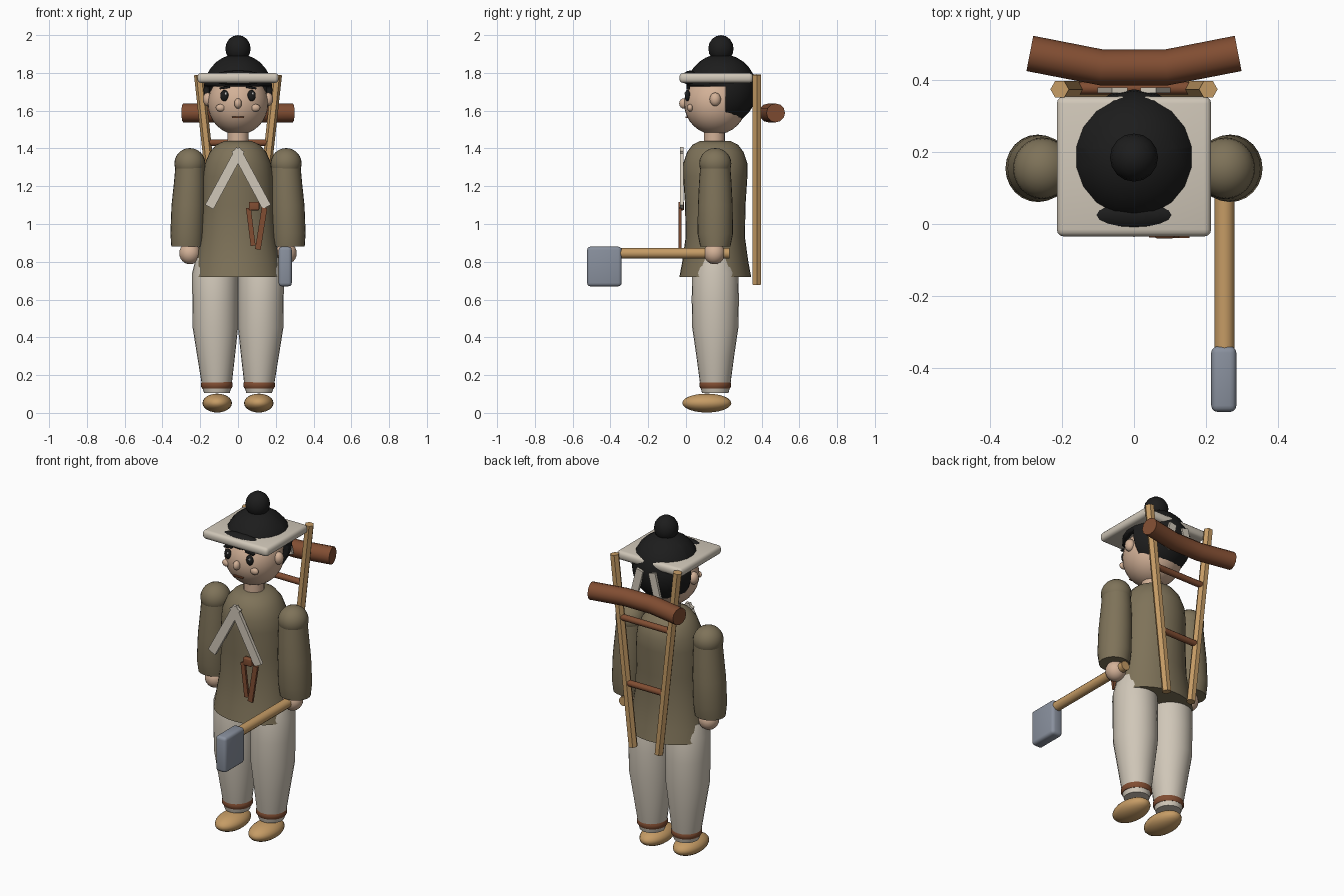
import bpy, bmesh, math
from mathutils import Vector, Matrix

if "Cube" in bpy.data.objects:
    bpy.data.objects.remove(bpy.data.objects["Cube"])


def material(name, r, g, b):
    m = bpy.data.materials.new(name)
    m.diffuse_color = (r, g, b, 1)
    m.use_nodes = True
    m.node_tree.nodes["Principled BSDF"].inputs["Base Color"].default_value = m.diffuse_color
    return m


OLIVE = material("olive cloth", 0.21, 0.17, 0.10)
CREAM = material("cream cloth", 0.63, 0.57, 0.48)
SKIN = material("skin", 0.65, 0.44, 0.31)
BLACK = material("black", 0.012, 0.012, 0.012)
TAN = material("tan wood", 0.56, 0.33, 0.13)
BROWN = material("brown", 0.22, 0.075, 0.032)
STEEL = material("blue steel", 0.25, 0.28, 0.34)
WHITE = material("white", 0.85, 0.85, 0.85)
CY = 0.155  # body axis in y


def finish(name, bm, mat, angle=40):
    bmesh.ops.recalc_face_normals(bm, faces=bm.faces)
    me = bpy.data.meshes.new(name)
    bm.to_mesh(me)
    bm.free()
    me.materials.append(mat)
    ob = bpy.data.objects.new(name, me)
    bpy.context.collection.objects.link(ob)
    bpy.ops.object.select_all(action='DESELECT')
    ob.select_set(True)
    bpy.context.view_layer.objects.active = ob
    bpy.ops.object.shade_smooth_by_angle(angle=math.radians(angle))
    return ob


def ball(name, loc, radii, mat, segs=24):
    bm = bmesh.new()
    bmesh.ops.create_uvsphere(bm, u_segments=segs, v_segments=segs // 2, radius=1)
    bm.transform(Matrix.Translation(loc) @ Matrix.Diagonal((*radii, 1)))
    return finish(name, bm, mat)


def loft(name, rings, mat, segs=24):
    """Capped stack of ellipses: (z, centre x, centre y, radius x, radius y)."""
    bm = bmesh.new()
    prev = None
    for i, (z, cx, cy, rx, ry) in enumerate(rings):
        ring = [bm.verts.new((cx + rx * math.cos(math.tau * k / segs),
                              cy + ry * math.sin(math.tau * k / segs), z)) for k in range(segs)]
        if prev:
            for k in range(segs):
                j = (k + 1) % segs
                bm.faces.new((prev[k], prev[j], ring[j], ring[k]))
        if i in (0, len(rings) - 1):
            bm.faces.new(ring)
        prev = ring
    return finish(name, bm, mat)


def rod(name, a, b, r, mat, segs=12):
    a, b = Vector(a), Vector(b)
    bm = bmesh.new()
    bmesh.ops.create_cone(bm, cap_ends=True, segments=segs, radius1=r, radius2=r, depth=(b - a).length)
    bm.transform(Matrix.Translation((a + b) / 2) @ (b - a).to_track_quat('Z', 'Y').to_matrix().to_4x4())
    return finish(name, bm, mat)


def box(name, loc, size, mat, bevel=0.0, tilt=0.0):
    """Box tilted about y, with optional rounded edges."""
    bm = bmesh.new()
    bmesh.ops.create_cube(bm, size=1)
    bm.transform(Matrix.Diagonal((*size, 1)))
    if bevel:
        bmesh.ops.bevel(bm, geom=bm.edges[:], offset=bevel, segments=3, profile=0.5, affect='EDGES')
    bm.transform(Matrix.Translation(loc) @ Matrix.Rotation(tilt, 4, 'Y'))
    return finish(name, bm, mat)


def strip(name, top, bottom, y, width, thick, mat):
    """Flat cloth strip between two (x, z) points."""
    dx, dz = top[0] - bottom[0], top[1] - bottom[1]
    return box(name, ((top[0] + bottom[0]) / 2, y, (top[1] + bottom[1]) / 2),
               (width, thick, math.hypot(dx, dz)), mat, tilt=math.atan2(dx, dz))


# Jacket with flared hem
loft("jacket", [(0.72, 0, CY, 0.235, 0.19), (0.80, 0, CY, 0.222, 0.175), (0.93, 0, CY, 0.20, 0.157),
                (1.10, 0, CY, 0.188, 0.16), (1.25, 0, CY, 0.186, 0.17), (1.32, 0, CY, 0.175, 0.17),
                (1.38, 0, CY, 0.15, 0.15), (1.42, 0, CY, 0.115, 0.12), (1.44, 0, CY, 0.07, 0.08)],
     OLIVE, 32)

# Limbs on both sides
for s, side in ((-1, "left"), (1, "right")):
    ball(f"{side}_shoe", (s * 0.11, 0.11, 0.052), (0.078, 0.13, 0.05), TAN)
    loft(f"{side}_trouser_leg",
         [(0.105, s * .112, CY, .068, .07), (0.135, s * .112, CY, .077, .078),
          (0.30, s * .116, CY, .10, .10), (0.45, s * .12, CY, .12, .122),
          (0.60, s * .121, CY, .121, .125), (0.74, s * .122, CY, .121, .122),
          (0.82, s * .118, CY, .105, .10)], CREAM)
    loft(f"{side}_ankle_tie", [(0.13, s * .112, CY, .078, .078), (0.14, s * .112, CY, .084, .084),
                               (0.155, s * .112, CY, .084, .084), (0.168, s * .112, CY, .079, .079)], BROWN)
    ball(f"{side}_shoulder", (s * 0.255, CY, 1.32), (0.082, 0.085, 0.082), OLIVE)
    loft(f"{side}_sleeve",
         [(0.88, s * .268, CY, .085, .08), (0.95, s * .268, CY, .09, .094),
          (1.10, s * .262, CY, .09, .092), (1.22, s * .256, CY, .083, .086),
          (1.30, s * .254, CY, .078, .08)], OLIVE)
    ball(f"{side}_hand", (s * 0.255, 0.15, 0.845), (0.056, 0.056, 0.058), SKIN)
    # Collar band and ear
    strip(f"{side}_collar", (-s * 0.012, 1.395), (s * 0.152, 1.09), -0.022, 0.05, 0.02, CREAM)
    ball(f"{side}_ear", (s * 0.16, CY, 1.66), (0.026, 0.03, 0.036), SKIN, 16)
    # Face details
    ball(f"{side}_eye", (s * 0.072, 0.008, 1.68), (0.022, 0.014, 0.03), BLACK, 16)
    ball(f"{side}_eye_glint", (s * 0.072 + 0.007, -0.004, 1.691), (0.006, 0.004, 0.007), WHITE, 8)
    box(f"{side}_eyebrow", (s * 0.07, 0.012, 1.722), (0.055, 0.02, 0.011), BLACK, 0.003, s * 0.15)
    ball(f"{side}_cheek", (s * 0.092, 0.022, 1.615), (0.026, 0.016, 0.02), SKIN, 16)
    # Headband tail at the back
    strip(f"{side}_headband_tail", (s * 0.04, 1.74), (s * 0.08, 1.58), 0.372, 0.045, 0.015, CREAM)
    # Carrying frame pole
    rod(f"{side}_frame_pole", (s * 0.085, 0.375, 0.68), (s * 0.207, 0.375, 1.79), 0.026, TAN, 6)

# Head
rod("neck", (0, 0.15, 1.41), (0, 0.15, 1.51), 0.056, SKIN, 20)
ball("head", (0, CY, 1.638), (0.16, 0.165, 0.165), SKIN, 32)
ball("nose", (0, -0.012, 1.638), (0.02, 0.024, 0.027), SKIN, 16)
box("mouth", (0, 0.003, 1.565), (0.065, 0.012, 0.008), BROWN, 0.002)

# Hair shell, opened around the face
bm = bmesh.new()
bmesh.ops.create_uvsphere(bm, u_segments=18, v_segments=14, radius=1)
bm.transform(Matrix.Translation((0, 0.187, 1.71)) @ Matrix.Diagonal((0.185, 0.188, 0.19, 1)))
for co, no in (((0, 0, 1.73), (0, 0, 1)), ((0, 0.21, 0), (0, 1, 0))):
    bmesh.ops.bisect_plane(bm, geom=bm.verts[:] + bm.edges[:] + bm.faces[:], plane_co=co, plane_no=no)
front = [f for f in bm.faces if f.calc_center_median().z < 1.73 and f.calc_center_median().y < 0.21]
bmesh.ops.delete(bm, geom=front, context='FACES')
hair = finish("hair", bm, BLACK)
shell = hair.modifiers.new("thickness", 'SOLIDIFY')
shell.thickness = 0.03
ball("fringe", (0, 0.025, 1.773), (0.14, 0.045, 0.04), BLACK, 16)
ball("topknot", (0, 0.185, 1.928), (0.067, 0.067, 0.072), BLACK, 16)

# Square headband
box("headband", (0, 0.16, 1.773), (0.43, 0.39, 0.052), CREAM, 0.02)

# Jacket tie: knot and two hanging ends
box("tie_knot", (0.085, -0.025, 1.095), (0.055, 0.03, 0.045), BROWN, 0.006)
strip("tie_end_left", (0.055, 1.085), (0.08, 0.885), -0.03, 0.026, 0.014, BROWN)
strip("tie_end_right", (0.14, 1.085), (0.105, 0.865), -0.032, 0.03, 0.014, BROWN)

# Carrying frame rungs
rod("upper_rung", (-0.18, 0.378, 1.43), (0.18, 0.378, 1.43), 0.018, BROWN)
rod("lower_rung", (-0.14, 0.378, 1.05), (0.14, 0.378, 1.05), 0.018, BROWN)

# Bent log: rings swept along x
path = [(-0.29, 0.475), (-0.09, 0.436), (0.09, 0.436), (0.29, 0.475)]
bm = bmesh.new()
prev = None
for i, (x, y) in enumerate(path):
    a, b = path[max(i - 1, 0)], path[min(i + 1, 3)]
    side = Vector((a[1] - b[1], b[0] - a[0], 0)).normalized()
    ring = [bm.verts.new(Vector((x, y, 1.588)) + 0.05 * (side * math.cos(math.tau * k / 12)
            + Vector((0, 0, math.sin(math.tau * k / 12))))) for k in range(12)]
    if prev:
        for k in range(12):
            bm.faces.new((prev[k], prev[k - 1], ring[k - 1], ring[k]))
    if i in (0, 3):
        bm.faces.new(ring)
    prev = ring
finish("log", bm, BROWN)

# Axe held in the right hand
rod("axe_handle", (0.252, 0.23, 0.845), (0.252, -0.36, 0.845), 0.028, TAN)
box("axe_head", (0.25, -0.432, 0.775), (0.07, 0.183, 0.21), STEEL, 0.018)
